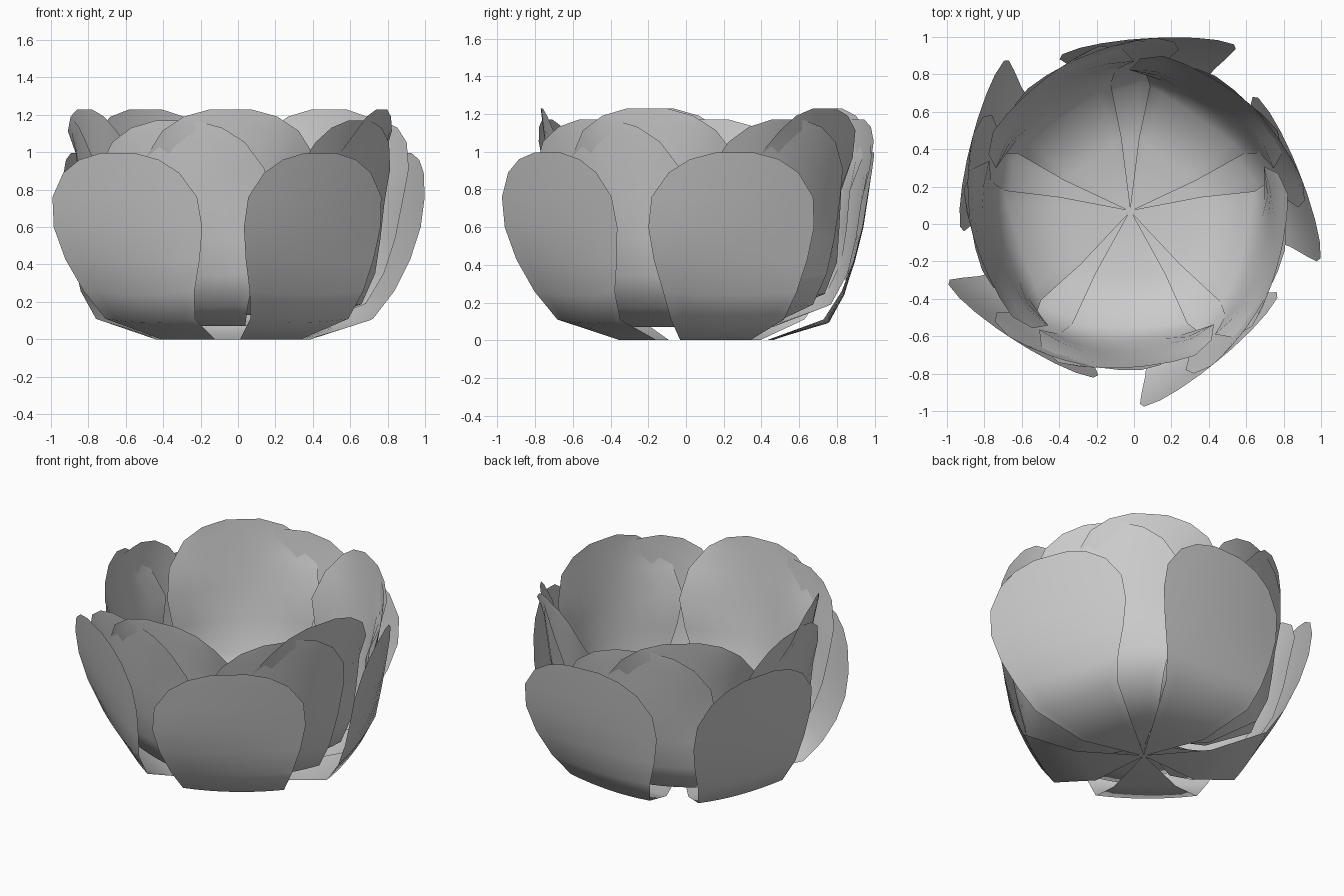
import bpy, math

if "Cube" in bpy.data.objects:
    bpy.data.objects.remove(bpy.data.objects["Cube"])

# Petal rows from base to tip: radius, height fraction, half width
ROWS = [(0.0, 0.0, 0.003), (0.38, 0.0, 0.19), (0.69, 0.09, 0.31), (0.78, 0.24, 0.37),
        (0.835, 0.42, 0.43), (0.875, 0.6, 0.467), (0.9, 0.76, 0.455), (0.92, 0.89, 0.365),
        (0.93, 0.96, 0.25), (0.935, 0.995, 0.11)]
COLS = 8
CENTRE = (-0.02, 0.07)


def petal(name, angle, base, top, k, slope, cup, flare):
    """One cupped petal; its clockwise edge swings out, the other edge in."""
    a = math.radians(angle)
    verts, faces = [], []
    for r, h, w in ROWS:
        fade = min(1.0, h / 0.5)
        # cup opens out towards the tip
        c = cup * (1 - flare * max(0.0, min(1.0, (h - 0.6) / 0.3)))
        for j in range(COLS + 1):
            t = w * (2 * j / COLS - 1) - 0.02 * fade
            rad = r * k - (slope * t + c * t * t) * fade
            z = base + h * (top - base)
            # floor part dishes up slightly at its edges
            z += 0.25 * t * t * (1 - fade) * (h > 0)
            verts.append((CENTRE[0] + rad * math.cos(a) - t * math.sin(a),
                          CENTRE[1] + rad * math.sin(a) + t * math.cos(a), z))
    n = COLS + 1
    for i in range(len(ROWS) - 1):
        for j in range(COLS):
            p = i * n + j
            faces.append((p, p + n, p + n + 1, p + 1))
    me = bpy.data.meshes.new(name)
    me.from_pydata(verts, [], faces)
    me.polygons.foreach_set("use_smooth", [True] * len(faces))
    ob = bpy.data.objects.new(name, me)
    bpy.context.collection.objects.link(ob)


# Three whorls of five: name, first angle, base z, top z, radius factor, swirl, cup, flare
LAYERS = [("outer_petal", 229, 0.0, 1.0, 0.99, 0.15, 0.12, 0.0),
          ("middle_petal", 250, 0.07, 1.175, 0.925, 0.11, 0.45, 0.4),
          ("inner_petal", 270, 0.13, 1.235, 0.895, 0.06, 0.75, 0.7)]
for name, start, base, top, k, slope, cup, flare in LAYERS:
    for i in range(5):
        petal(f"{name}_{i + 1}", start + 72 * i, base, top, k, slope, cup, flare)
